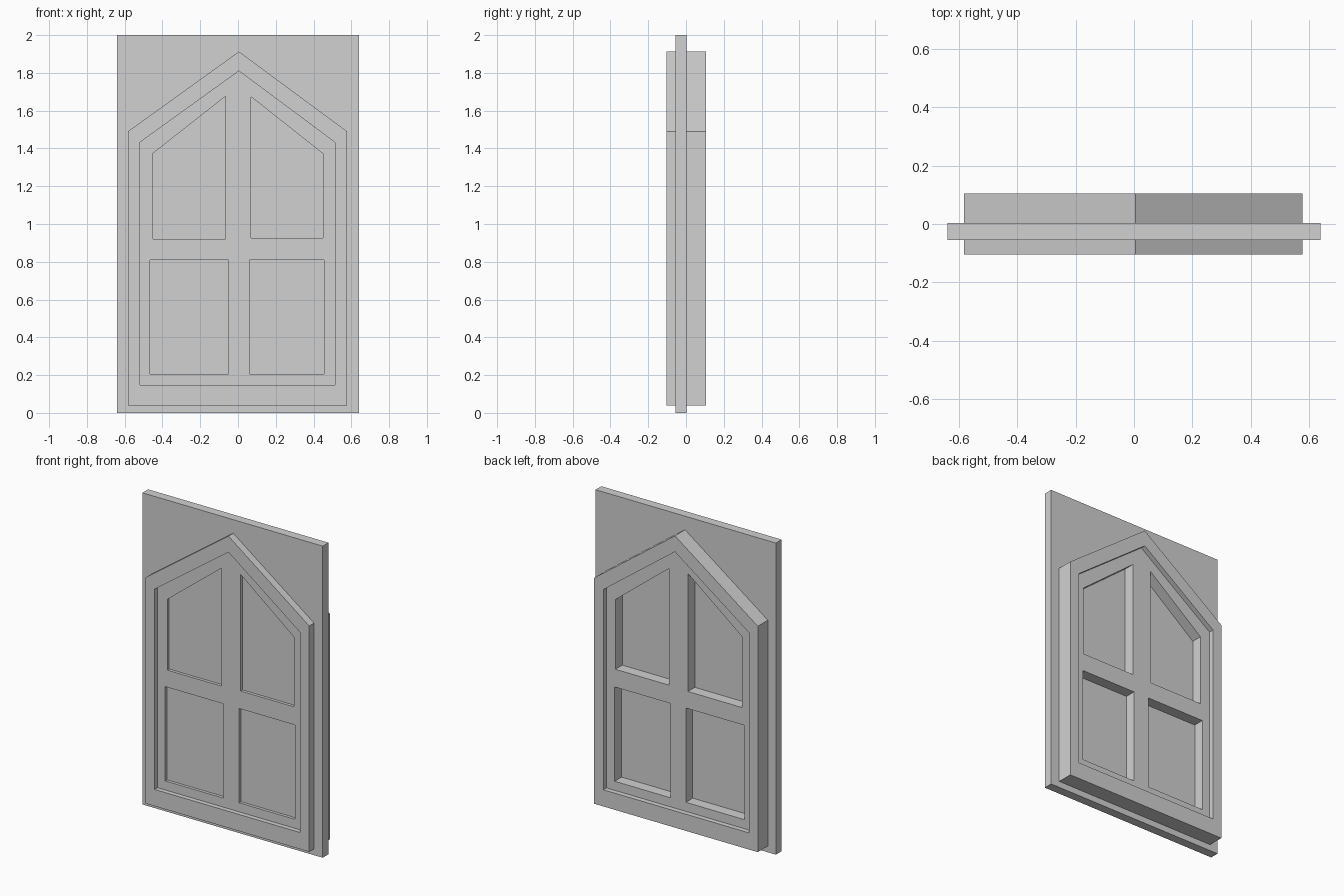
import bpy
import bmesh

cube = bpy.data.objects.get("Cube")
if cube:
    bpy.data.objects.remove(cube, do_unlink=True)

# One flat grey for the whole model
grey = bpy.data.materials.new("plain_grey")
grey.use_nodes = True
colour = (0.64, 0.64, 0.64, 1)
grey.diffuse_color = colour
for node in grey.node_tree.nodes:
    if node.type == 'BSDF_PRINCIPLED':
        node.inputs["Base Color"].default_value = colour


def box_outline(x0, x1, z0, z1):
    return [(x0, z0), (x1, z0), (x1, z1), (x0, z1)]


def gable_outline(x0, x1, z0, eave, apex):
    return [(x0, z0), (x1, z0), (x1, eave), (0.005, apex), (x0, eave)]


def panel(name, outline, y0, y1, holes=()):
    """Upright plate between depths y0 and y1, with openings cut through it."""
    bm = bmesh.new()
    edges = []
    for loop in (outline, *holes):
        verts = [bm.verts.new((x, y0, z)) for x, z in loop]
        edges += [bm.edges.new((verts[i - 1], verts[i])) for i in range(len(verts))]
    bmesh.ops.triangle_fill(bm, edges=edges, use_beauty=True, normal=(0, -1, 0))
    result = bmesh.ops.extrude_face_region(bm, geom=bm.faces[:], use_keep_orig=True)
    moved = [g for g in result["geom"] if isinstance(g, bmesh.types.BMVert)]
    bmesh.ops.translate(bm, verts=moved, vec=(0, y1 - y0, 0))
    bmesh.ops.recalc_face_normals(bm, faces=bm.faces[:])
    mesh = bpy.data.meshes.new(name)
    bm.to_mesh(mesh)
    bm.free()
    mesh.materials.append(grey)
    obj = bpy.data.objects.new(name, mesh)
    bpy.context.collection.objects.link(obj)
    return obj


# Rectangular slab, visible above the gable and through the openings
panel("backing_slab", box_outline(-0.64, 0.64, 0, 2), -0.055, 0.003)

# Outer casing, proud of the slab on both sides
sash_edge = gable_outline(-0.52, 0.513, 0.147, 1.432, 1.81)
panel("outer_frame", gable_outline(-0.583, 0.578, 0.04, 1.49, 1.913),
      -0.104, 0.105, [sash_edge])

# Recessed sash with four panes: two sloped above, two square below
panes = [
    [(-0.45, 0.92), (-0.065, 0.92), (-0.065, 1.677), (-0.45, 1.374)],
    [(0.07, 0.925), (0.45, 0.925), (0.45, 1.372), (0.07, 1.673)],
    box_outline(-0.465, -0.05, 0.205, 0.81),
    box_outline(0.06, 0.455, 0.205, 0.81),
]
panel("window_sash", sash_edge, -0.074, 0.073, panes)
